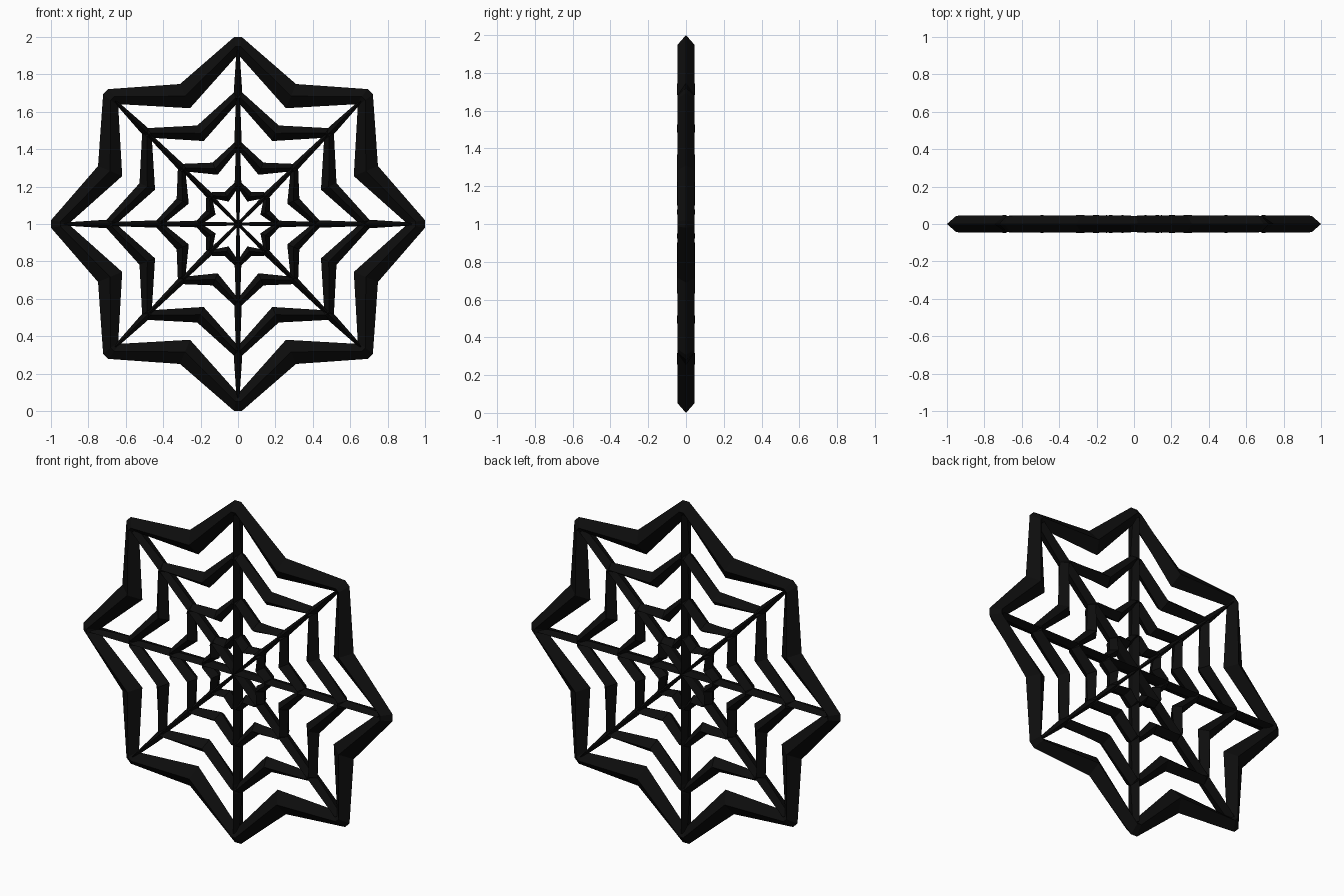
import bpy, bmesh
from math import sin, cos, pi

if "Cube" in bpy.data.objects:
    bpy.data.objects.remove(bpy.data.objects["Cube"])

SPOKES = 8
DEPTH = 0.044          # half thickness in y
CZ = 1.0               # web centre height

black = bpy.data.materials.new("black")
black.diffuse_color = (0.004, 0.004, 0.004, 1)
black.use_nodes = True
black.node_tree.nodes["Principled BSDF"].inputs["Base Color"].default_value = black.diffuse_color


def finish(bm, name):
    bmesh.ops.recalc_face_normals(bm, faces=bm.faces)
    me = bpy.data.meshes.new(name)
    bm.to_mesh(me)
    bm.free()
    ob = bpy.data.objects.new(name, me)
    me.materials.append(black)
    bpy.context.collection.objects.link(ob)
    return ob


def skin(bm, sections, closed):
    """Join a list of diamond sections (4 points each) into a tube."""
    rows = [[bm.verts.new(p) for p in s] for s in sections]
    pairs = list(zip(rows, rows[1:]))
    if closed:
        pairs.append((rows[-1], rows[0]))
    else:
        bm.faces.new(rows[0])
        bm.faces.new(rows[-1])
    for a, b in pairs:
        for i in range(4):
            j = (i + 1) % 4
            bm.faces.new((a[i], a[j], b[j], b[i]))


def point(angle, r, side, y):
    """Point at radius r along a spoke direction, offset sideways."""
    return (r * sin(angle) + side * cos(angle), y,
            CZ + r * cos(angle) - side * sin(angle))


def ring_section(angle, r_in, r_out, s_in, s_out, depth):
    mid, s_mid = (r_in + r_out) / 2, (s_in + s_out) / 2
    return [point(angle, r_out, s_out, 0), point(angle, mid, s_mid, -depth),
            point(angle, r_in, s_in, 0), point(angle, mid, s_mid, depth)]


def star_ring(name, tip_out, tip_in, valley_out, valley_in):
    """Zigzag ring with blunt tips on the spokes and valleys between them."""
    bm = bmesh.new()
    secs = []
    for k in range(SPOKES):
        a = 2 * pi * k / SPOKES
        for s in (-1, 1):
            secs.append(ring_section(a, tip_in, tip_out, s * 0.006, s * 0.02, DEPTH))
        secs.append(ring_section(a + pi / SPOKES, valley_in, valley_out, 0, 0, DEPTH + 0.003))
    skin(bm, secs, True)
    finish(bm, name)


# Concentric web rings
star_ring("outer_ring", 1.0, 0.90, 0.81, 0.67)
star_ring("second_ring", 0.705, 0.645, 0.57, 0.48)
star_ring("third_ring", 0.435, 0.39, 0.355, 0.285)
star_ring("inner_ring", 0.22, 0.185, 0.185, 0.13)

# Spokes: (radius, half width), each span widening toward the centre
STATIONS = [(0, 0.008), (0.185, 0.012), (0.215, 0.018), (0.39, 0.012),
            (0.43, 0.02), (0.645, 0.012), (0.70, 0.023), (0.93, 0.008)]
for k in range(SPOKES):
    a = 2 * pi * k / SPOKES
    bm = bmesh.new()
    skin(bm, [[point(a, r, w, 0), point(a, r, 0, -DEPTH),
               point(a, r, -w, 0), point(a, r, 0, DEPTH)] for r, w in STATIONS], False)
    finish(bm, f"spoke_{k + 1}")
